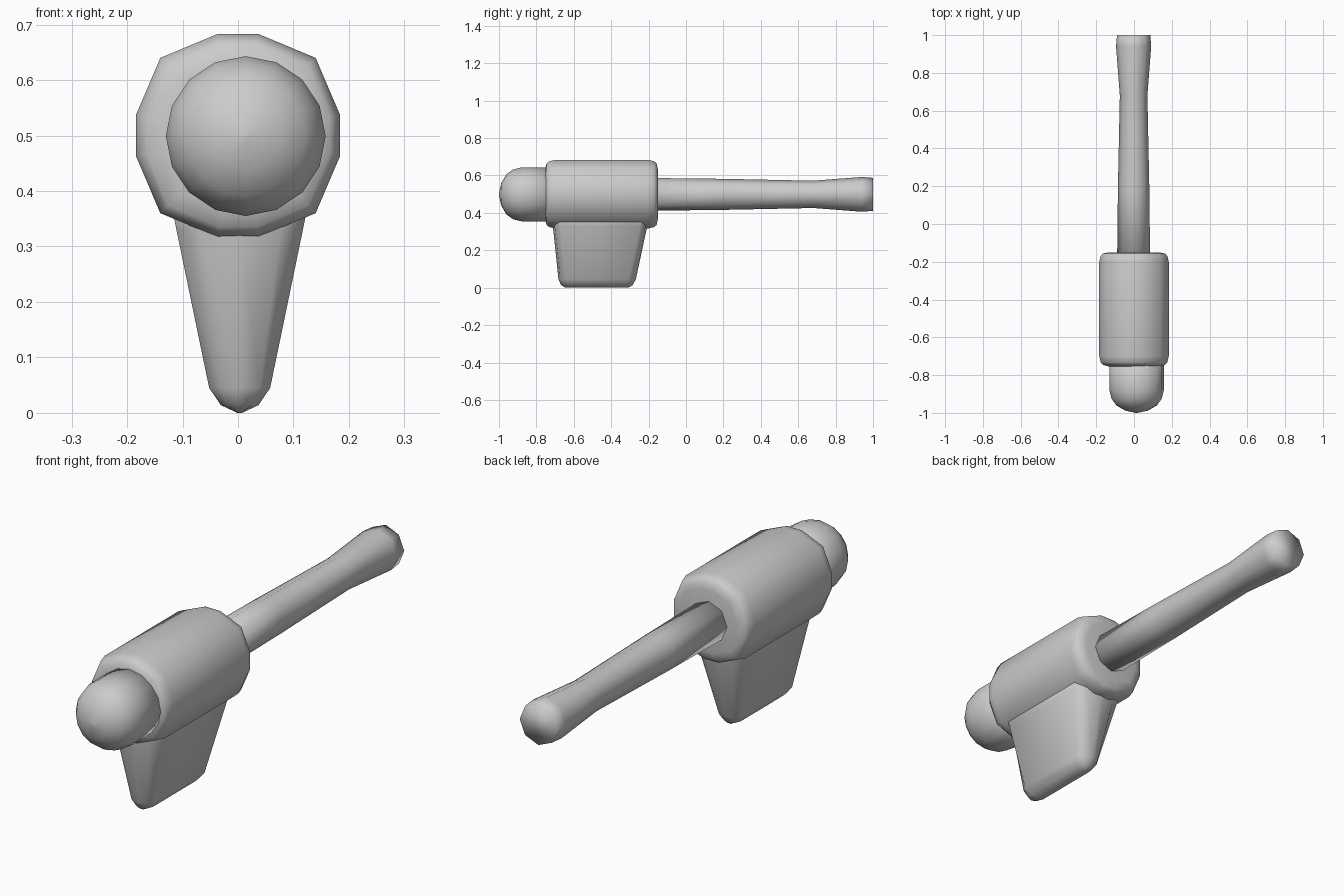
import bpy, bmesh, math

if "Cube" in bpy.data.objects:
    bpy.data.objects.remove(bpy.data.objects["Cube"])


def loft(name, rings):
    """Skin a closed solid through rings of equal point count."""
    bm = bmesh.new()
    loops = [[bm.verts.new(p) for p in ring] for ring in rings]
    for a, b in zip(loops, loops[1:]):
        n = len(a)
        for i in range(n):
            bm.faces.new((a[i], a[(i + 1) % n], b[(i + 1) % n], b[i]))
    bm.faces.new(loops[0][::-1])
    bm.faces.new(loops[-1])
    bmesh.ops.recalc_face_normals(bm, faces=bm.faces)
    me = bpy.data.meshes.new(name)
    bm.to_mesh(me)
    bm.free()
    ob = bpy.data.objects.new(name, me)
    bpy.context.collection.objects.link(ob)
    me.shade_smooth()
    return ob


def round_part(name, sides, profile, cx, cz):
    """Turned part along y; profile is (y, radius)."""
    return loft(name, [[(cx + r * math.cos(2 * math.pi * i / sides), y,
                         cz + r * math.sin(2 * math.pi * i / sides))
                        for i in range(sides)] for y, r in profile])


# Thick housing: twelve-sided rounded section with softened ends
corner = [(0.184, 0.037), (0.140, 0.140), (0.037, 0.183)]
section = (corner + [(-x, z) for x, z in corner[::-1]]
           + [(-x, -z) for x, z in corner] + [(x, -z) for x, z in corner[::-1]])
ends = [(-0.755, 0.72), (-0.745, 0.90), (-0.732, 0.96), (-0.70, 1), (-0.20, 1),
        (-0.17, 0.96), (-0.157, 0.90), (-0.15, 0.72)]
loft("housing", [[(x * s, y, 0.5 + z * s) for x, z in section] for y, s in ends])

# Domed nose
round_part("nose", 16, [(-1.0, 0.004), (-0.988, 0.06), (-0.96, 0.108), (-0.925, 0.133),
                        (-0.88, 0.144), (-0.70, 0.144)], 0.014, 0.499)

# Long tapered shaft with flared tip
round_part("shaft", 8, [(-0.25, 0.088), (0.2, 0.083), (0.68, 0.073),
                        (0.94, 0.093), (1.0, 0.088)], -0.002, 0.499)

# Tapering grip below the housing: z, half width, front y, back y
levels = [(0.40, 0.128, -0.718, -0.195), (0.33, 0.114, -0.712, -0.207),
          (0.045, 0.055, -0.682, -0.268), (0.014, 0.034, -0.668, -0.285),
          (0.0, 0.004, -0.645, -0.308)]
rings = []
for z, w, f, b in levels:
    half = [(0, f), (0.65 * w, f + 0.010), (w, f + 0.04),
            (w, b - 0.04), (0.65 * w, b - 0.010), (0, b)]
    outline = half + [(-x, y) for x, y in half[-2:0:-1]]
    rings.append([(0.003 + x, y, z) for x, y in outline])
loft("grip", rings)
